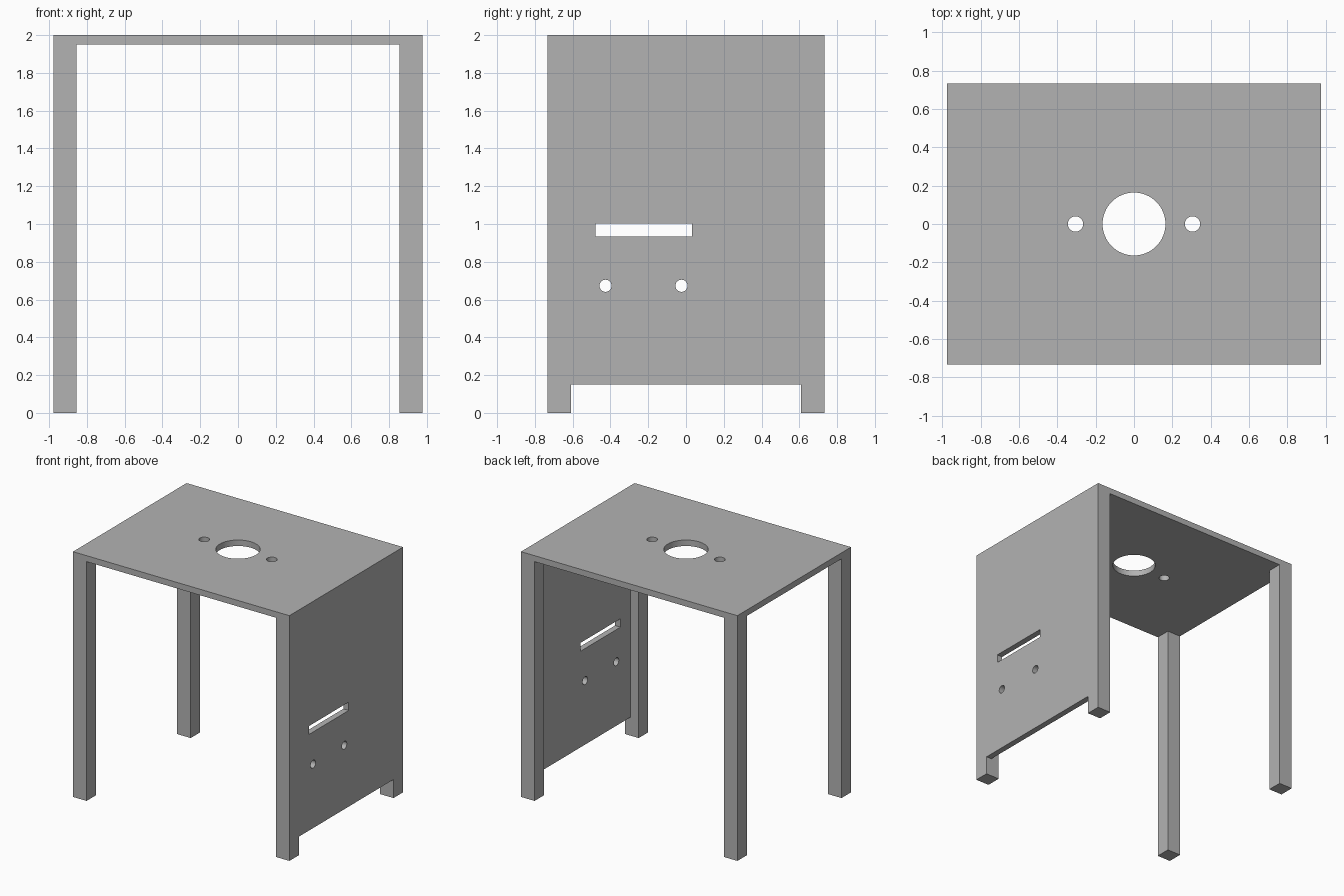
import bpy
from mathutils import Vector

cube = bpy.data.objects.get("Cube")
if cube:
    bpy.data.objects.remove(cube, do_unlink=True)

HX, HY, H = 0.976, 0.732, 2.0     # half width, half depth, height
LEG, BOARD = 0.122, 0.049         # leg section, board thickness
UNDER = H - BOARD

grey = bpy.data.materials.new("plain grey")
grey.use_nodes = True
grey.diffuse_color = (0.45, 0.45, 0.45, 1)
grey.node_tree.nodes["Principled BSDF"].inputs["Base Color"].default_value = grey.diffuse_color


def box(name, low, high):
    low, high = Vector(low), Vector(high)
    bpy.ops.mesh.primitive_cube_add(size=1, location=(low + high) / 2)
    ob = bpy.context.object
    ob.name = name
    ob.scale = high - low
    bpy.ops.object.transform_apply(location=False, rotation=False, scale=True)
    ob.data.materials.append(grey)
    return ob


def rod(name, centre, radius, rotation=(0, 0, 0)):
    bpy.ops.mesh.primitive_cylinder_add(vertices=64, radius=radius, depth=0.3,
                                        location=centre, rotation=rotation)
    ob = bpy.context.object
    ob.name = name
    ob.data.materials.append(grey)
    return ob


def cut(target, cutters):
    # Apply each cut, then discard its helper
    for cutter in cutters:
        mod = target.modifiers.new("cut", 'BOOLEAN')
        mod.operation = 'DIFFERENCE'
        mod.solver = 'EXACT'
        mod.object = cutter
        bpy.context.view_layer.objects.active = target
        bpy.ops.object.modifier_apply(modifier=mod.name)
        bpy.data.objects.remove(cutter, do_unlink=True)
    bpy.ops.object.select_all(action='DESELECT')
    target.select_set(True)
    bpy.context.view_layer.objects.active = target
    bpy.ops.object.shade_smooth_by_angle(angle=0.5)


# Table top with one large and two small round holes
top = box("table_top", (-HX, -HY, UNDER), (HX, HY, H))
cut(top, [rod("hole_cutter", (x, 0, H), r)
          for x, r in ((0, 0.164), (-0.305, 0.04), (0.305, 0.04))])

# Four square legs
for side, sx in (("left", 1), ("right", -1)):
    for end, sy in (("front", -1), ("back", 1)):
        xs = sorted((sx * HX, sx * (HX - LEG)))
        ys = sorted((sy * HY, sy * (HY - LEG)))
        box(f"{end}_{side}_leg", (xs[0], ys[0], 0), (xs[1], ys[1], UNDER))

# Side panel flush with the outer leg faces, with a slot and two holes
panel = box("side_panel", (HX - BOARD, LEG - HY, 0.151), (HX, HY - LEG, UNDER))
slot = box("slot_cutter", (HX - 0.2, -0.48, 0.935), (HX + 0.1, 0.033, 1.003))
holes = [rod("hole_cutter", (HX, y, 0.673), 0.032, (0, 1.5708, 0))
         for y in (-0.426, -0.024)]
cut(panel, [slot] + holes)
